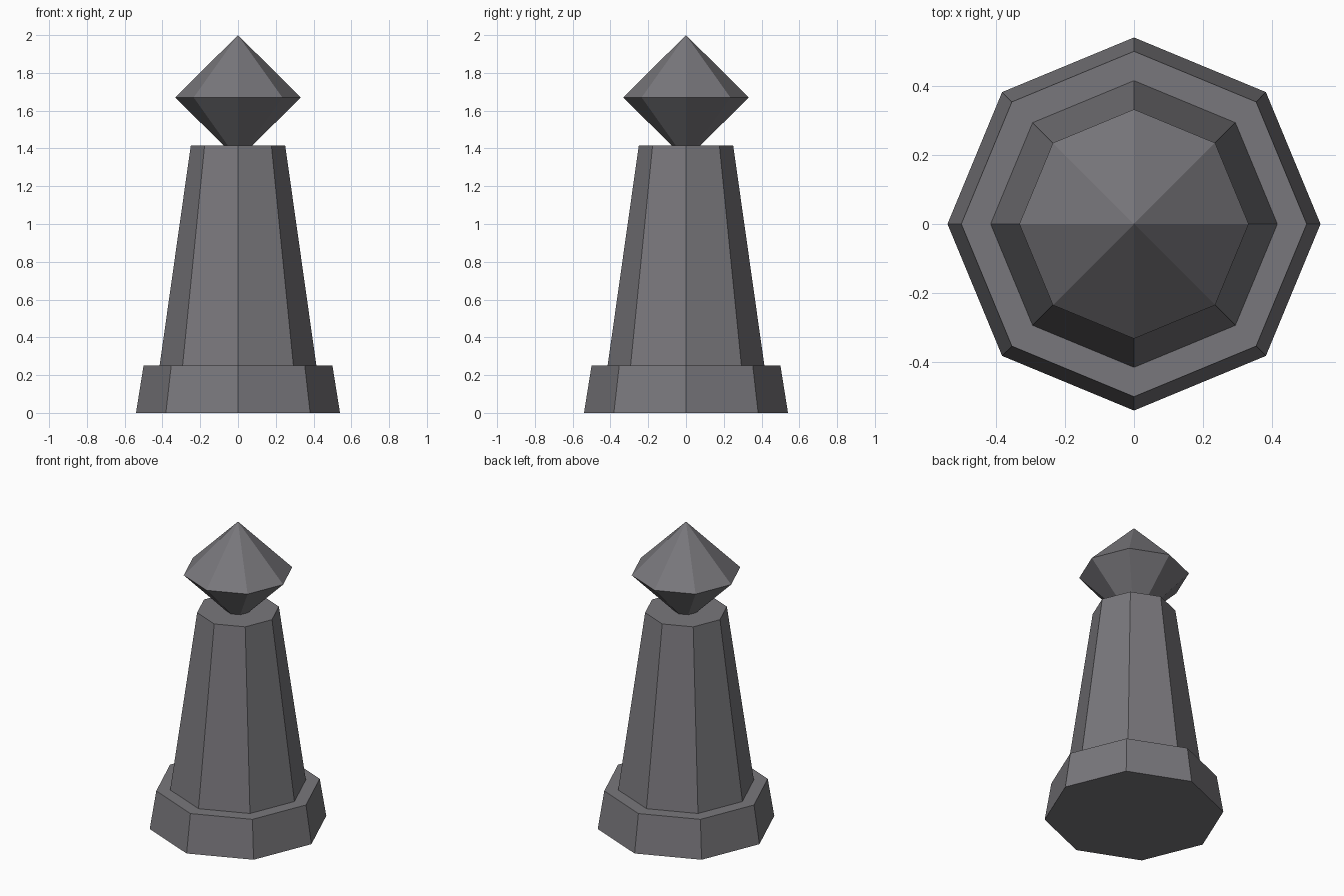
import bpy, bmesh, math

if "Cube" in bpy.data.objects:
    bpy.data.objects.remove(bpy.data.objects["Cube"])

stone = bpy.data.materials.new("grey stone")
stone.diffuse_color = (0.19, 0.185, 0.2, 1)
stone.use_nodes = True
stone.node_tree.nodes["Principled BSDF"].inputs["Base Color"].default_value = stone.diffuse_color
SIDES = 8


def octagonal(name, profile):
    """Stack eight-sided rings of (radius, height), corners on the axes; radius 0 is a point."""
    bm = bmesh.new()
    rings = []
    for r, z in profile:
        if r == 0:
            rings.append([bm.verts.new((0, 0, z))] * SIDES)
        else:
            rings.append([bm.verts.new((r * math.cos(i * math.tau / SIDES),
                                        r * math.sin(i * math.tau / SIDES), z))
                          for i in range(SIDES)])
    for low, high in zip(rings, rings[1:]):
        for i in range(SIDES):
            j = (i + 1) % SIDES
            corners = [low[i], low[j], high[j], high[i]]
            bm.faces.new(list(dict.fromkeys(corners)))
    # close flat ends
    if profile[0][0] > 0:
        bm.faces.new(rings[0][::-1])
    if profile[-1][0] > 0:
        bm.faces.new(rings[-1])
    bmesh.ops.recalc_face_normals(bm, faces=bm.faces)
    mesh = bpy.data.meshes.new(name)
    bm.to_mesh(mesh)
    bm.free()
    mesh.materials.append(stone)
    obj = bpy.data.objects.new(name, mesh)
    bpy.context.collection.objects.link(obj)
    return obj


# Wide foot, tapering column and pointed finial sunk into the column top
octagonal("base", [(0.54, 0), (0.5, 0.25)])
octagonal("column", [(0.415, 0.25), (0.25, 1.415)])
octagonal("finial", [(0, 1.34), (0.332, 1.67), (0, 2.0)])
